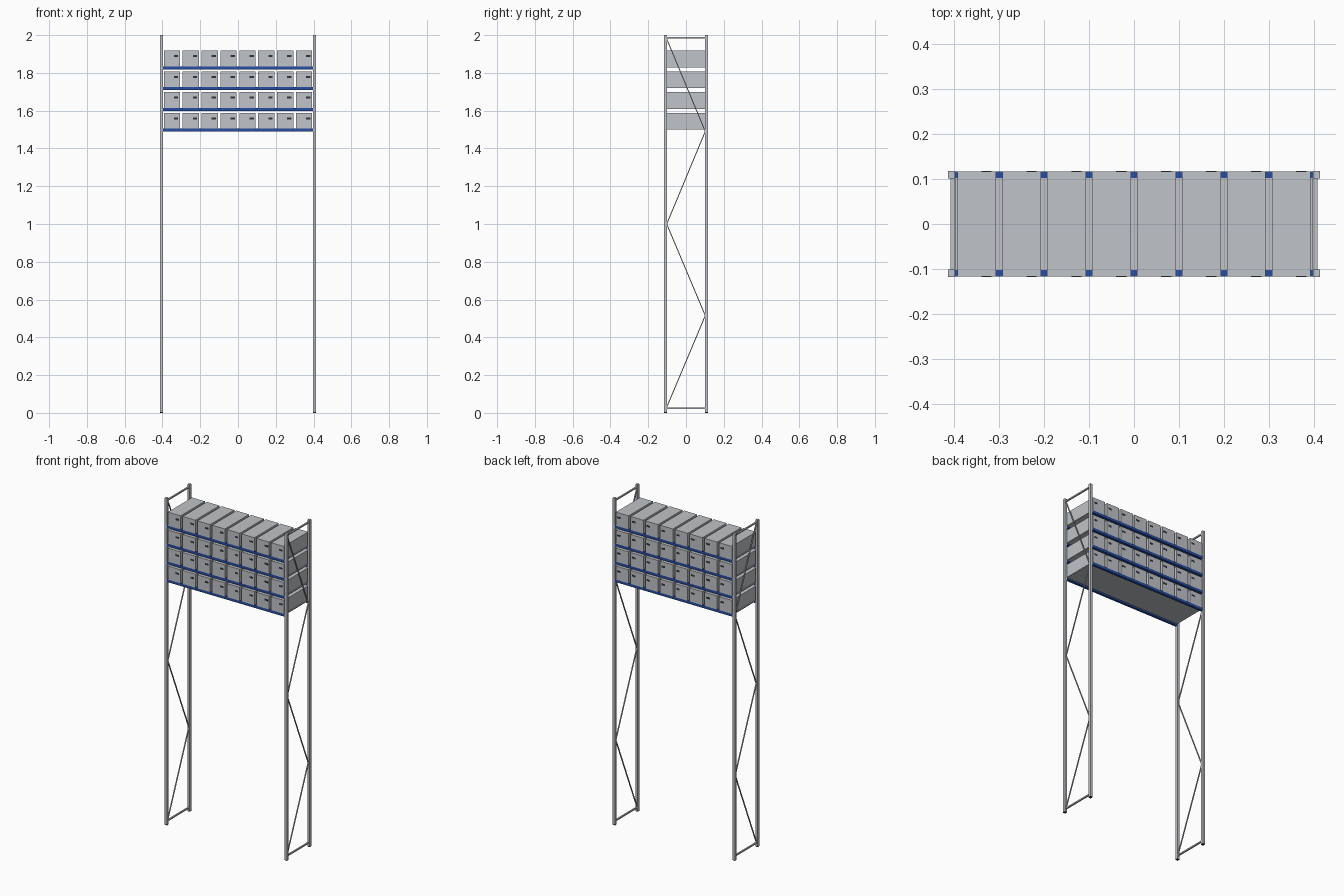
import bpy
import bmesh
from mathutils import Vector

cube = bpy.data.objects.get("Cube")
if cube:
    bpy.data.objects.remove(cube, do_unlink=True)


def material(name, rgb):
    m = bpy.data.materials.new(name)
    m.use_nodes = True
    m.diffuse_color = (*rgb, 1)
    m.node_tree.nodes["Principled BSDF"].inputs["Base Color"].default_value = (*rgb, 1)
    return m


grey = material("light grey", (0.53, 0.55, 0.58))
blue = material("blue", (0.02, 0.075, 0.36))
dark = material("dark grey", (0.03, 0.033, 0.04))


def box(name, mat, center, size):
    """Axis-aligned box."""
    bm = bmesh.new()
    bmesh.ops.create_cube(bm, size=1)
    bmesh.ops.scale(bm, vec=size, verts=bm.verts)
    mesh = bpy.data.meshes.new(name)
    bm.to_mesh(mesh)
    bm.free()
    mesh.materials.append(mat)
    ob = bpy.data.objects.new(name, mesh)
    ob.location = center
    bpy.context.collection.objects.link(ob)
    return ob


def bar(name, mat, a, b, width, depth):
    """Flat bar running between two points."""
    a, b = Vector(a), Vector(b)
    ob = box(name, mat, (a + b) / 2, (width, depth, (b - a).length))
    ob.rotation_mode = 'QUATERNION'
    ob.rotation_quaternion = Vector((0, 0, 1)).rotation_difference(b - a)
    return ob


POST_X, POST_Y = 0.406, 0.1095
POST = 0.016

# Upright end frames: posts, feet, horizontal ties and zigzag braces
for side, sx in (("right", -1), ("left", 1)):
    x = sx * POST_X
    for end, sy in (("front", -1), ("back", 1)):
        y = sy * POST_Y
        box(f"{end}_{side}_post", grey, (x, y, 1.002), (POST, POST, 1.996))
        box(f"{end}_{side}_foot", dark, (x, y, 0.002), (POST, POST, 0.004))
    brace_x = sx * 0.404
    for level, z in (("bottom", 0.024), ("top", 1.985)):
        box(f"{side}_{level}_tie", grey, (brace_x, 0, z), (0.009, 0.205, 0.008))
    nodes = [0.03, 0.515, 1.0, 1.49, 1.98]
    for i in range(4):
        y = -0.102 if i % 2 == 0 else 0.102
        bar(f"{side}_diagonal_brace", grey, (brace_x, y, nodes[i]),
            (brace_x, -y, nodes[i + 1]), 0.006, 0.005)

# Shelves with blue beams, a panel and a row of storage boxes
BOX_W, BOX_D, BOX_H = 0.086, 0.234, 0.083
for level in range(4):
    top = 1.505 + 0.11 * level
    for end, sy in (("front", -1), ("back", 1)):
        box(f"{end}_shelf_beam", blue, (0, sy * POST_Y, top - 0.008),
            (0.796, 0.015, 0.016))
    box("shelf_panel", grey, (0, 0, top - 0.003), (0.796, 0.204, 0.006))
    for col in range(8):
        x = -0.35 + 0.1 * col
        box("storage_box", grey, (x, 0, top + BOX_H / 2), (BOX_W, BOX_D, BOX_H))
        for sy in (-1, 1):
            box("grip_slot", dark, (x + 0.022, sy * BOX_D / 2, top + BOX_H - 0.029),
                (0.023, 0.001, 0.011))
